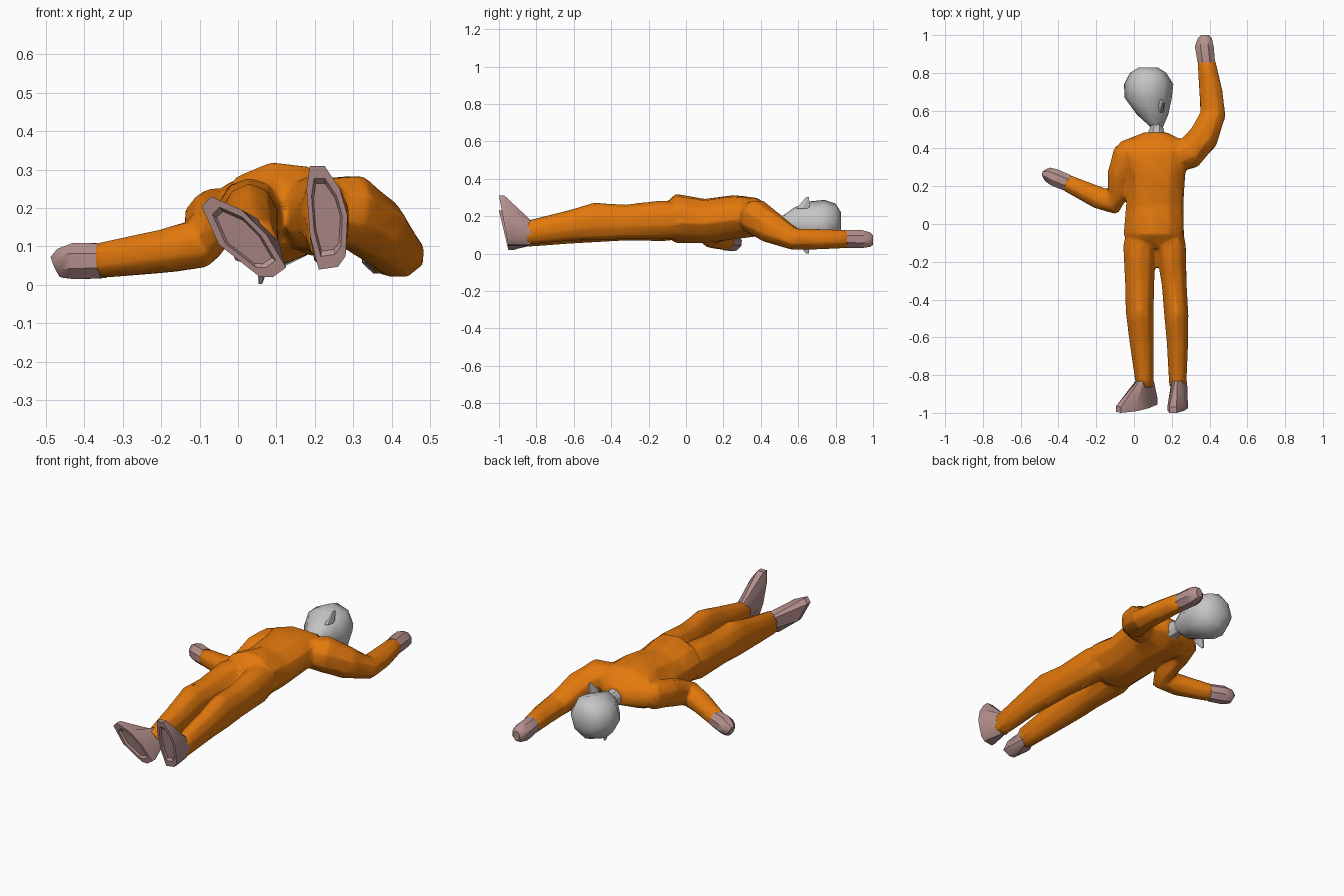
import bpy, bmesh, math
from mathutils import Vector

if "Cube" in bpy.data.objects:
    bpy.data.objects.remove(bpy.data.objects["Cube"])


def material(name, rgb):
    m = bpy.data.materials.new(name)
    m.diffuse_color = (*rgb, 1)
    m.use_nodes = True
    m.node_tree.nodes["Principled BSDF"].inputs["Base Color"].default_value = m.diffuse_color
    return m


ORANGE = material("orange suit", (0.77, 0.19, 0.004))
MAUVE = material("dusty pink", (0.46, 0.28, 0.27))
GREY = material("pale grey", (0.56, 0.56, 0.56))


def add_tube(bm, loops):
    """Join closed loops of points into a capped tube."""
    vs = [[bm.verts.new(p) for p in loop] for loop in loops]
    n = len(vs[0])
    for a, b in zip(vs, vs[1:]):
        for i in range(n):
            bm.faces.new((a[i], a[(i + 1) % n], b[(i + 1) % n], b[i]))
    bm.faces.new(vs[0][::-1])
    bm.faces.new(vs[-1])


def finish(name, bm, mat, angle):
    bmesh.ops.recalc_face_normals(bm, faces=bm.faces)
    me = bpy.data.meshes.new(name)
    bm.to_mesh(me)
    bm.free()
    me.materials.append(mat)
    me.shade_smooth()
    me.set_sharp_from_angle(angle=math.radians(angle))
    ob = bpy.data.objects.new(name, me)
    bpy.context.collection.objects.link(ob)
    return ob


def part(name, loops, mat, angle=40):
    bm = bmesh.new()
    add_tube(bm, loops)
    return finish(name, bm, mat, angle)


def rings_to_loops(rings, n=8, roll=0, straight=False):
    """Rings are (x, y, z, half width, half height) across the path."""
    pts = [Vector(r[:3]) for r in rings]
    loops = []
    for i, r in enumerate(rings):
        t = pts[min(i + 1, len(pts) - 1)] - pts[max(i - 1, 0)]
        t = Vector((0, 1, 0)) if straight else t.normalized()
        side = t.cross(Vector((0, 0, 1))).normalized()
        up = side.cross(t)
        c, s = math.cos(math.radians(roll)), math.sin(math.radians(roll))
        side, up = side * c + up * s, up * c - side * s
        k = 1.04    # offset half a side so flats face outwards
        loops.append([pts[i] + side * r[3] * k * math.cos((j + .5) * math.tau / n)
                      + up * r[4] * k * math.sin((j + .5) * math.tau / n) for j in range(n)])
    return loops


# Torso, lying on its back
torso = rings_to_loops([
    (.105, -.13, .18, .10, .07), (.105, -.055, .188, .158, .128),
    (.11, .10, .175, .15, .115), (.115, .26, .195, .155, .115),
    (.095, .38, .195, .19, .10), (.10, .435, .19, .175, .07),
    (.115, .485, .175, .06, .045)], n=10, roll=8, straight=True)

# Legs
left_leg = rings_to_loops([
    (.055, .06, .175, .07, .08), (.03, -.12, .172, .087, .103), (.03, -.32, .163, .077, .09),
    (.03, -.46, .163, .074, .098), (.04, -.62, .135, .064, .08),
    (.058, -.86, .10, .047, .063)], n=10)
right_leg = rings_to_loops([
    (.17, .06, .185, .07, .08), (.195, -.12, .18, .08, .102), (.213, -.32, .17, .066, .09),
    (.224, -.48, .172, .064, .098), (.23, -.62, .15, .057, .08),
    (.232, -.86, .11, .045, .061)], n=10)

# Arms: the right one stretched past the head, the left one bent outwards
right_arm = rings_to_loops([
    (.17, .33, .20, .07, .075), (.29, .375, .195, .088, .095), (.365, .455, .14, .082, .085),
    (.418, .58, .077, .069, .06), (.407, .70, .077, .063, .056),
    (.383, .865, .078, .048, .049)])
left_arm = rings_to_loops([
    (.0, .40, .19, .06, .06), (-.05, .37, .18, .065, .075), (-.08, .27, .165, .06, .075),
    (-.082, .17, .13, .058, .07), (-.108, .115, .105, .064, .065), (-.19, .14, .088, .06, .058),
    (-.36, .22, .063, .045, .047)])

# One-piece suit, fused and then reduced to low-poly
bm = bmesh.new()
for loops in (torso, left_leg, right_leg, left_arm, right_arm):
    add_tube(bm, loops)
suit = finish("suit", bm, ORANGE, 180)
fuse = suit.modifiers.new("fuse", 'REMESH')
fuse.mode, fuse.voxel_size, fuse.use_smooth_shade = 'VOXEL', .009, True
soften = suit.modifiers.new("soften", 'SMOOTH')
soften.factor, soften.iterations = .5, 4
reduce = suit.modifiers.new("reduce", 'DECIMATE')
reduce.ratio = .05


# Feet: ankle ring widening to an outlined, slightly hollow sole
def foot(name, ankle, sole):
    zs = [z for _, z in sole]
    lo, hi = min(zs), max(zs)
    n = len(sole)
    outline = [Vector((x, -.95 - .05 * (z - lo) / (hi - lo), z)) for x, z in sole]
    mid = sum(outline, Vector()) / n
    ring = []
    for x, z in sole:
        a = math.atan2(z - mid.z, x - mid.x)
        ring.append(Vector((ankle[0] + .049 * math.cos(a), -.83,
                            ankle[1] + .067 * math.sin(a))))
    upper = [p + Vector((0, .03, 0)) for p in outline]
    inner = [mid + (p - mid) * .75 for p in outline]
    deep = [mid + (p - mid) * .65 + Vector((0, .012, 0)) for p in outline]
    part(name, [ring, upper, outline, inner, deep], MAUVE, 35)


foot("left_foot", (.057, .105), [(-.095, .205), (-.07, .23), (.01, .195), (.075, .13),
                                 (.125, .045), (.09, .02), (.055, .022), (-.05, .105)])
foot("right_foot", (.232, .112), [(.178, .25), (.187, .31), (.225, .31), (.265, .25),
                                  (.285, .18), (.28, .075), (.26, .047), (.21, .04), (.187, .13)])

# Hands
part("right_hand", rings_to_loops([
    (.383, .855, .078, .048, .049), (.372, .94, .078, .052, .05),
    (.375, .985, .075, .038, .04), (.376, 1.0, .073, .02, .027)], straight=True), MAUVE, 35)
part("left_hand", rings_to_loops([
    (-.35, .217, .063, .046, .047), (-.42, .246, .062, .048, .049),
    (-.455, .262, .056, .039, .041), (-.474, .266, .047, .02, .03)]), MAUVE, 35)

# Neck and head, turned to the side with the chin offset
part("neck", rings_to_loops([
    (.115, .465, .17, .052, .05), (.12, .51, .165, .036, .04),
    (.11, .60, .16, .045, .06)], straight=True), GREY)
part("head", rings_to_loops([
    (.12, .515, .165, .033, .035), (.098, .58, .16, .08, .085), (.075, .67, .16, .122, .115),
    (.078, .74, .16, .126, .122), (.075, .80, .165, .092, .10),
    (.075, .828, .17, .05, .05)], roll=-18, straight=True), GREY, 45)


# Ears
def ear(name, x, z, s):
    base = [Vector((x + .018 * math.cos(a), .625 + .04 * math.sin(a), z))
            for a in (i * math.tau / 6 for i in range(6))]
    tip = [Vector((x + .01 * s, .65, z + .06 * s)) + (p - Vector((x, .625, z))) * .25 for p in base]
    part(name, [base, tip], GREY, 30)


ear("upper_ear", .145, .242, 1)
ear("lower_ear", .068, .062, -1)
